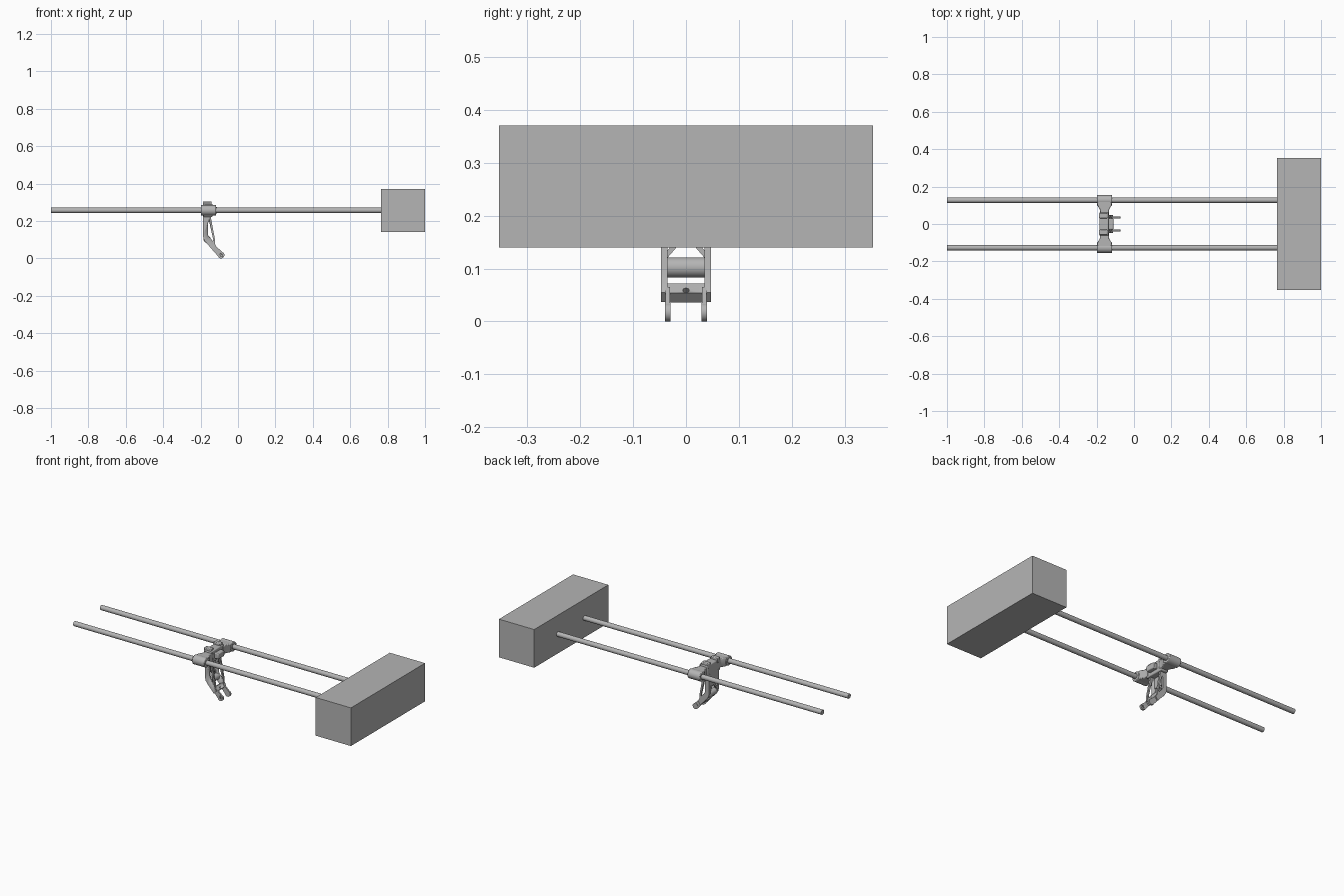
import bpy, bmesh, math
from mathutils import Vector

if "Cube" in bpy.data.objects:
    bpy.data.objects.remove(bpy.data.objects["Cube"])

grey = bpy.data.materials.new("steel_grey")
grey.diffuse_color = (0.46, 0.46, 0.46, 1)
grey.use_nodes = True
grey.node_tree.nodes["Principled BSDF"].inputs["Base Color"].default_value = grey.diffuse_color


def finish(name, bm, bevel=0.0, smooth=True):
    bmesh.ops.recalc_face_normals(bm, faces=bm.faces[:])
    me = bpy.data.meshes.new(name)
    bm.to_mesh(me)
    bm.free()
    ob = bpy.data.objects.new(name, me)
    bpy.context.collection.objects.link(ob)
    me.materials.append(grey)
    if bevel:
        m = ob.modifiers.new("bevel", 'BEVEL')
        m.width, m.segments, m.limit_method = bevel, 2, 'ANGLE'
    if smooth:
        bpy.context.view_layer.objects.active = ob
        ob.select_set(True)
        bpy.ops.object.shade_smooth_by_angle(angle=math.radians(35))
        ob.select_set(False)
    return ob


def box(name, x, y, z, bevel=0.0):
    bm = bmesh.new()
    bmesh.ops.create_cube(bm, size=1)
    for v in bm.verts:
        v.co = [r[0] + (c + 0.5) * (r[1] - r[0]) for c, r in zip(v.co, (x, y, z))]
    return finish(name, bm, bevel, bevel > 0)


def cyl(name, a, b, r, sides=28, bevel=0.0):
    a, b = Vector(a), Vector(b)
    bm = bmesh.new()
    bmesh.ops.create_cone(bm, cap_ends=True, segments=sides, radius1=r, radius2=r, depth=(b - a).length)
    rot = (b - a).to_track_quat('Z', 'Y')
    for v in bm.verts:
        v.co = rot @ v.co + (a + b) / 2
    return finish(name, bm, bevel)


def extrude(name, pts, axis, lo, hi, bevel=0.0):
    """Extrude a 2D outline along x, y or z (outline uses the other two axes in order)."""
    bm = bmesh.new()

    def put(p, t):
        c = list(p)
        c.insert(axis, t)
        return bm.verts.new(c)
    f = bm.faces.new([put(p, lo) for p in pts])
    ext = bmesh.ops.extrude_face_region(bm, geom=[f])["geom"]
    for v in ext:
        if isinstance(v, bmesh.types.BMVert):
            v.co[axis] = hi
    return finish(name, bm, bevel)


def cut(ob, cutter):
    cutter.hide_render = True
    cutter.hide_viewport = True
    cutter.display_type = 'WIRE'
    m = ob.modifiers.new("cut", 'BOOLEAN')
    m.object, m.solver = cutter, 'EXACT'


# end block
box("end_block", (0.765, 1.0), (-0.353, 0.353), (0.14, 0.37))

# side plate outline of the hanging yoke, and its triangular window (x, z)
plate = [(-0.187, 0.235), (-0.187, 0.118), (-0.182, 0.1), (-0.17, 0.083),
         (-0.128, 0.037), (-0.112, 0.055), (-0.122, 0.075), (-0.123, 0.1), (-0.148, 0.235)]
window = [(-0.155, 0.2), (-0.16, 0.19), (-0.16, 0.125), (-0.153, 0.113), (-0.133, 0.092), (-0.132, 0.1)]
# fork prong outline (x, z), finished by a round eye
prong = [(-0.14, 0.05), (-0.102, 0.006), (-0.079, 0.03), (-0.118, 0.065)]

for s, side in ((1, "left"), (-1, "right")):
    y = 0.127 * s
    # guide rod with its sliding sleeve
    cyl("guide_rod_" + side, (-1, y, 0.257), (0.77, y, 0.257), 0.0145)
    cyl("sleeve_" + side, (-0.199, y, 0.257), (-0.117, y, 0.257), 0.028, 32, 0.003)
    # flared link from sleeve to centre block
    extrude("carriage_link_" + side,
            [(-0.181, 0.045 * s), (-0.181, 0.075 * s), (-0.196, 0.1 * s), (-0.196, 0.125 * s),
             (-0.12, 0.125 * s), (-0.12, 0.1 * s), (-0.134, 0.075 * s), (-0.134, 0.045 * s)],
            2, 0.231, 0.283, 0.005)
    # yoke side plate with window
    p = extrude("yoke_plate_" + side, plate, 1, 0.035 * s, 0.047 * s)
    cut(p, extrude("window_cutter_" + side, window, 1, 0.02 * s, 0.06 * s))
    # fork prong and drilled eye
    extrude("fork_prong_" + side, prong, 1, 0.03 * s, 0.039 * s)
    eye = cyl("fork_eye_" + side, (-0.09, 0.029 * s, 0.0175), (-0.09, 0.04 * s, 0.0175), 0.0175, 24)
    cut(eye, cyl("eye_cutter_" + side, (-0.09, 0.01 * s, 0.0175), (-0.09, 0.06 * s, 0.0175), 0.007, 16))
    # diagonal brace across the back of the yoke
    extrude("diagonal_brace_" + side,
            [(0.037 * s, 0.118), (0.037 * s, 0.132), (0.008 * s, 0.165), (-0.004 * s, 0.165)],
            0, -0.184, -0.172)
    # raised lugs on the centre block
    box("top_lug_" + side, (-0.187, -0.142), sorted((0.03 * s, 0.058 * s)), (0.275, 0.305), 0.004)

# centre block of the carriage and upper web of the yoke
box("carriage_block", (-0.185, -0.136), (-0.062, 0.062), (0.222, 0.292), 0.005)
box("upper_web", (-0.185, -0.172), (-0.037, 0.037), (0.16, 0.23))
box("front_pad", (-0.138, -0.11), (-0.03, 0.03), (0.24, 0.275), 0.005)

# rounded rear cross bar
cyl("rear_cross_bar", (-0.165, -0.037, 0.102), (-0.165, 0.037, 0.102), 0.019, 24)

# lower cross bar following the slope, drilled through
bar = extrude("lower_cross_bar", [(-0.15, 0.06), (-0.128, 0.036), (-0.111, 0.054), (-0.13, 0.072)],
              1, -0.04, 0.04)
cut(bar, cyl("bar_cutter", (-0.17, 0, 0.02), (-0.08, 0, 0.085), 0.006, 16))
